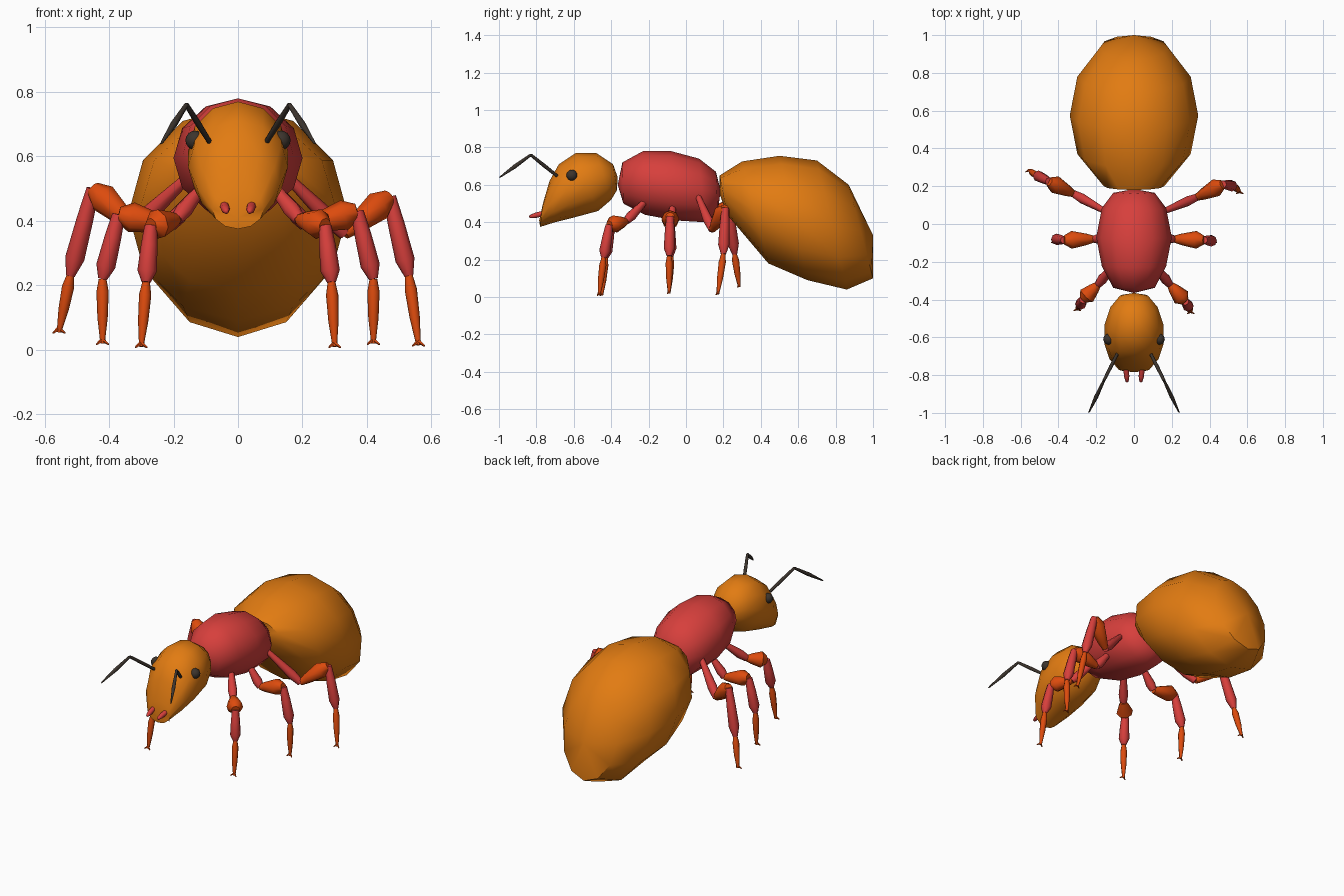
import bpy, math
from mathutils import Vector

cube = bpy.data.objects.get("Cube")
if cube:
    bpy.data.objects.remove(cube, do_unlink=True)


def material(name, rgb):
    m = bpy.data.materials.new(name)
    m.use_nodes = True
    m.diffuse_color = (*rgb, 1)
    m.node_tree.nodes["Principled BSDF"].inputs["Base Color"].default_value = (*rgb, 1)
    return m


amber = material("amber", (0.76, 0.2, 0.006))
red = material("red", (0.68, 0.05, 0.045))
orange = material("burnt_orange", (0.72, 0.07, 0.004))
dark = material("dark_brown", (0.045, 0.034, 0.026))


def loft(name, rings, start, end, sides, mat):
    """Skin rings given as (centre, half axis, half axis), closed by two poles."""
    verts, faces = [start], []
    for c, u, v in rings:
        for i in range(sides):
            a = math.tau * i / sides
            verts.append(c + u * math.cos(a) + v * math.sin(a))
    verts.append(end)
    last = len(verts) - 1
    for i in range(sides):
        j = (i + 1) % sides
        faces.append((0, 1 + j, 1 + i))
        for k in range(len(rings) - 1):
            p, q = 1 + k * sides, 1 + (k + 1) * sides
            faces.append((p + i, p + j, q + j, q + i))
        p = last - sides
        faces.append((p + i, p + j, last))
    mesh = bpy.data.meshes.new(name)
    mesh.from_pydata(verts, [], faces)
    mesh.materials.append(mat)
    obj = bpy.data.objects.new(name, mesh)
    bpy.context.collection.objects.link(obj)
    finish(obj, 50)
    return obj


def finish(obj, angle):
    bpy.ops.object.select_all(action="DESELECT")
    obj.select_set(True)
    bpy.context.view_layer.objects.active = obj
    bpy.ops.object.mode_set(mode="EDIT")
    bpy.ops.mesh.select_all(action="SELECT")
    bpy.ops.mesh.normals_make_consistent(inside=False)
    bpy.ops.object.mode_set(mode="OBJECT")
    bpy.ops.object.shade_smooth_by_angle(angle=math.radians(angle))


def body(name, start, sections, end, mat):
    """Body part from tilted ovals: top y, top z, bottom y, bottom z, half width."""
    rings = []
    for ty, tz, by, bz, w in sections:
        top, low = Vector((0, ty, tz)), Vector((0, by, bz))
        rings.append(((top + low) / 2, (top - low) / 2, Vector((w, 0, 0))))
    loft(name, rings, Vector((0, *start)), Vector((0, *end)), 12, mat)


def limb(name, a, b, stations, mat, sides=8):
    """Round tapering segment from a to b; stations are (fraction, radius)."""
    a, b = Vector(a), Vector(b)
    d = (b - a).normalized()
    u = d.orthogonal().normalized()
    v = d.cross(u)
    rings = [(a.lerp(b, t), u * r, v * r) for t, r in stations]
    loft(name, rings, a, b, sides, mat)


# Body
body("abdomen", (0.18, 0.55),
     [(0.18, 0.65, 0.22, 0.44, 0.16), (0.30, 0.725, 0.44, 0.18, 0.30),
      (0.50, 0.755, 0.65, 0.09, 0.34), (0.70, 0.73, 0.86, 0.04, 0.30),
      (0.87, 0.60, 1.0, 0.10, 0.18)], (1.0, 0.33), amber)
body("thorax", (-0.365, 0.6),
     [(-0.34, 0.72, -0.335, 0.50, 0.11), (-0.23, 0.78, -0.22, 0.44, 0.17),
      (-0.08, 0.78, -0.06, 0.41, 0.2), (0.07, 0.74, 0.10, 0.40, 0.17),
      (0.16, 0.67, 0.17, 0.45, 0.11)], (0.185, 0.57), red)
body("head", (-0.365, 0.64),
     [(-0.39, 0.71, -0.37, 0.57, 0.075), (-0.48, 0.77, -0.40, 0.52, 0.125),
      (-0.59, 0.77, -0.47, 0.46, 0.155), (-0.68, 0.71, -0.60, 0.425, 0.155),
      (-0.73, 0.62, -0.70, 0.40, 0.13), (-0.765, 0.5, -0.78, 0.375, 0.08)],
     (-0.785, 0.41), amber)

# Leg joints: hip, trochanter, knee, ankle, foot for each side
LEGS = {
    "left_front": [(.10, -.21, .52), (.19, -.32, .405), (.27, -.41, .385), (.29, -.44, .21), (.30, -.465, .01)],
    "right_front": [(-.10, -.21, .52), (-.19, -.32, .405), (-.27, -.40, .385), (-.285, -.43, .21), (-.30, -.45, .01)],
    "left_middle": [(.12, -.07, .50), (.21, -.08, .385), (.37, -.085, .43), (.42, -.09, .22), (.42, -.09, .02)],
    "right_middle": [(-.12, -.07, .50), (-.21, -.08, .385), (-.37, -.085, .42), (-.42, -.08, .22), (-.42, -.09, .02)],
    "left_rear": [(.14, .06, .55), (.33, .14, .36), (.47, .21, .475), (.53, .20, .23), (.56, .17, .015)],
    "right_rear": [(-.14, .06, .55), (-.32, .16, .38), (-.45, .225, .50), (-.52, .26, .23), (-.555, .285, .055)],
}
SEGMENTS = [
    ("hip", red, [(0, .014), (.75, .027), (1, .02)]),
    ("thigh", orange, [(0, .018), (.25, .03), (.75, .047), (1, .024)]),
    ("shin", red, [(0, .02), (.35, .026), (.8, .03), (1, .014)]),
    ("foot", orange, [(0, .012), (.2, .019), (.6, .016), (1, .007)]),
]
for leg, joints in LEGS.items():
    for k, (part, mat, stations) in enumerate(SEGMENTS):
        limb(f"{leg}_{part}", joints[k], joints[k + 1], stations, mat)
    # Pair of small claws
    toe = Vector(joints[4]) + Vector((0, 0, 0.012))
    for n, dx in (("outer", 0.02), ("inner", -0.02)):
        limb(f"{leg}_{n}_claw", toe, toe + Vector((dx, -0.01, -0.016)),
             [(0, .007), (.9, .003)], orange, 5)

# Face, built once for each side
for side, s in (("left", 1), ("right", -1)):
    bpy.ops.mesh.primitive_uv_sphere_add(segments=12, ring_count=8, radius=0.03,
                                         location=(s * 0.133, -0.61, 0.65))
    eye = bpy.context.object
    eye.name = f"{side}_eye"
    eye.data.materials.append(dark)
    finish(eye, 60)
    elbow = (s * 0.16, -0.83, 0.76)
    limb(f"{side}_antenna_base", (s * 0.085, -0.68, 0.64), elbow,
         [(0, .008), (.5, .01), (1, .008)], dark)
    limb(f"{side}_antenna_tip", elbow, (s * 0.24, -1.0, 0.637),
         [(0, .007), (.5, .011), (.95, .004)], dark)
    limb(f"{side}_mandible", (s * 0.045, -0.73, 0.455), (s * 0.036, -0.84, 0.428),
         [(0, .015), (.7, .014), (.95, .008)], red)
